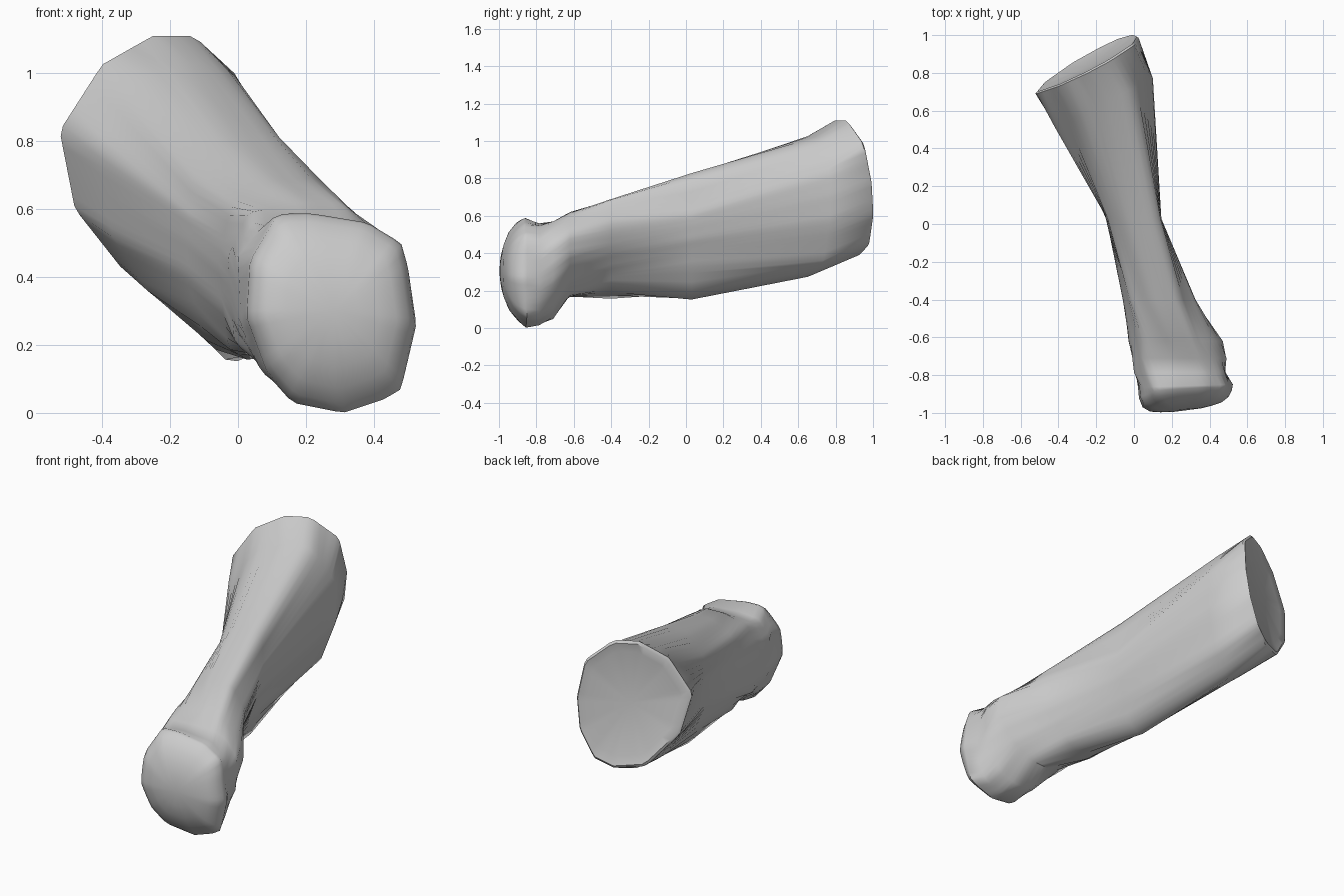
import bpy, bmesh, math
from mathutils import Vector

if "Cube" in bpy.data.objects:
    bpy.data.objects.remove(bpy.data.objects["Cube"])

N = 64  # points around each ring


def ring(outline, y0, kx=0.0, scale=1.0, kz=0.0, bow=0.0):
    """Resample an x/z outline at N even angles; y leans with x (kx) and z (kz)
    and curves back above and below the head's middle (bow)."""
    c = sum((Vector(p) for p in outline), Vector((0, 0))) / len(outline)
    pts = []
    for i in range(N):
        a = 2 * math.pi * i / N
        d = Vector((math.cos(a), math.sin(a)))
        best = 0.0
        for p, q in zip(outline, outline[1:] + outline[:1]):
            p, q = Vector(p) - c, Vector(q) - c
            e = q - p
            den = d.x * e.y - d.y * e.x
            if abs(den) < 1e-9:
                continue
            t = (p.x * e.y - p.y * e.x) / den
            s = (p.x * d.y - p.y * d.x) / den
            if t > 0 and -1e-6 <= s <= 1 + 1e-6:
                best = max(best, t)
        p = c + d * best * scale
        pts.append((p.x, y0 + kx * p.x + kz * p.y + bow * (p.y - .3) ** 2, p.y))
    return pts


# cross-sections (x, z), from the rounded head to the wide rear end
head = [(.11, .585), (.21, .588), (.38, .56), (.48, .5), (.5, .43), (.525, .26),
        (.48, .07), (.43, .04), (.31, 0), (.16, .03), (.08, .12), (.02, .28), (.03, .45)]
head_rear = [(.38, .545), (.2, .56), (.07, .55), (.0, .46), (.01, .25), (.07, .12),
             (.17, .04), (.31, .015), (.42, .05), (.47, .13), (.485, .28), (.48, .46)]
neck = [(.34, .57), (.2, .57), (.04, .56), (-.01, .46), (.0, .24), (.06, .14), (.14, .08),
        (.25, .045), (.38, .09), (.48, .25), (.49, .45), (.42, .54)]
collar = [(.31, .615), (.2, .62), (.03, .59), (-.03, .46), (-.01, .2), (.07, .165),
          (.22, .175), (.36, .25), (.47, .40), (.47, .49)]
shaft = [(.24, .69), (.1, .685), (-.02, .62), (-.06, .43), (-.03, .19), (.03, .155),
         (.15, .23), (.28, .4), (.33, .57)]
waist = [(.09, .83), (.14, .8), (.145, .55), (.07, .2), (-.02, .14), (-.1, .22),
         (-.15, .4), (-.14, .69), (-.05, .80)]
flare = [(-.02, 1.01), (-.12, 1.03), (-.27, .99), (-.42, .8), (-.37, .52), (-.26, .35),
         (-.13, .27), (.03, .36), (.1, .58), (.1, .82)]
base = [(-.13, 1.11), (-.25, 1.11), (-.4, 1.025), (-.525, .83), (-.48, .6), (-.33, .41),
        (-.18, .39), (-.08, .44), (.0, .6), (.025, .78), (.0, .99)]

rings = [
    ring(head, -1.022, .13, .3, bow=.8),
    ring(head, -1.015, .13, .55, bow=.8),
    ring(head, -1.004, .13, .76, bow=.8),
    ring(head, -.975, .12, .91, bow=.7),
    ring(head, -.925, .09, .98, bow=.4),
    ring(head, -.865, .03, 1.0),
    ring(head_rear, -.785),
    ring(neck, -.71),
    ring(collar, -.62),
    ring(shaft, -.4),
    ring(waist, .03),
    ring(flare, .72, .5),
    ring(base, 1.073, .53, kz=-.13),
    ring(base, 1.085, .54, .96, kz=-.13),
    ring(base, 1.07, .54, .82, kz=-.13),
]

# bone body: skin the rings, close both ends with fans
bm = bmesh.new()
loops = [[bm.verts.new(p) for p in r] for r in rings]
for a, b in zip(loops, loops[1:]):
    for i in range(N):
        j = (i + 1) % N
        bm.faces.new((a[i], a[j], b[j], b[i]))
for loop, push in ((loops[0], -.003), (loops[-1], -.012)):
    mid = sum((v.co for v in loop), Vector()) / N + Vector((0, push, 0))
    hub = bm.verts.new(mid)
    for i in range(N):
        bm.faces.new((loop[i], loop[(i + 1) % N], hub))
bmesh.ops.recalc_face_normals(bm, faces=bm.faces)
mesh = bpy.data.meshes.new("foot_bone")
bm.to_mesh(mesh)
bm.free()
bone = bpy.data.objects.new("foot_bone", mesh)
bpy.context.collection.objects.link(bone)

# smooth shading with the rear rim kept crisp
bpy.context.view_layer.objects.active = bone
bone.select_set(True)
bpy.ops.object.shade_smooth_by_angle(angle=math.radians(42))
